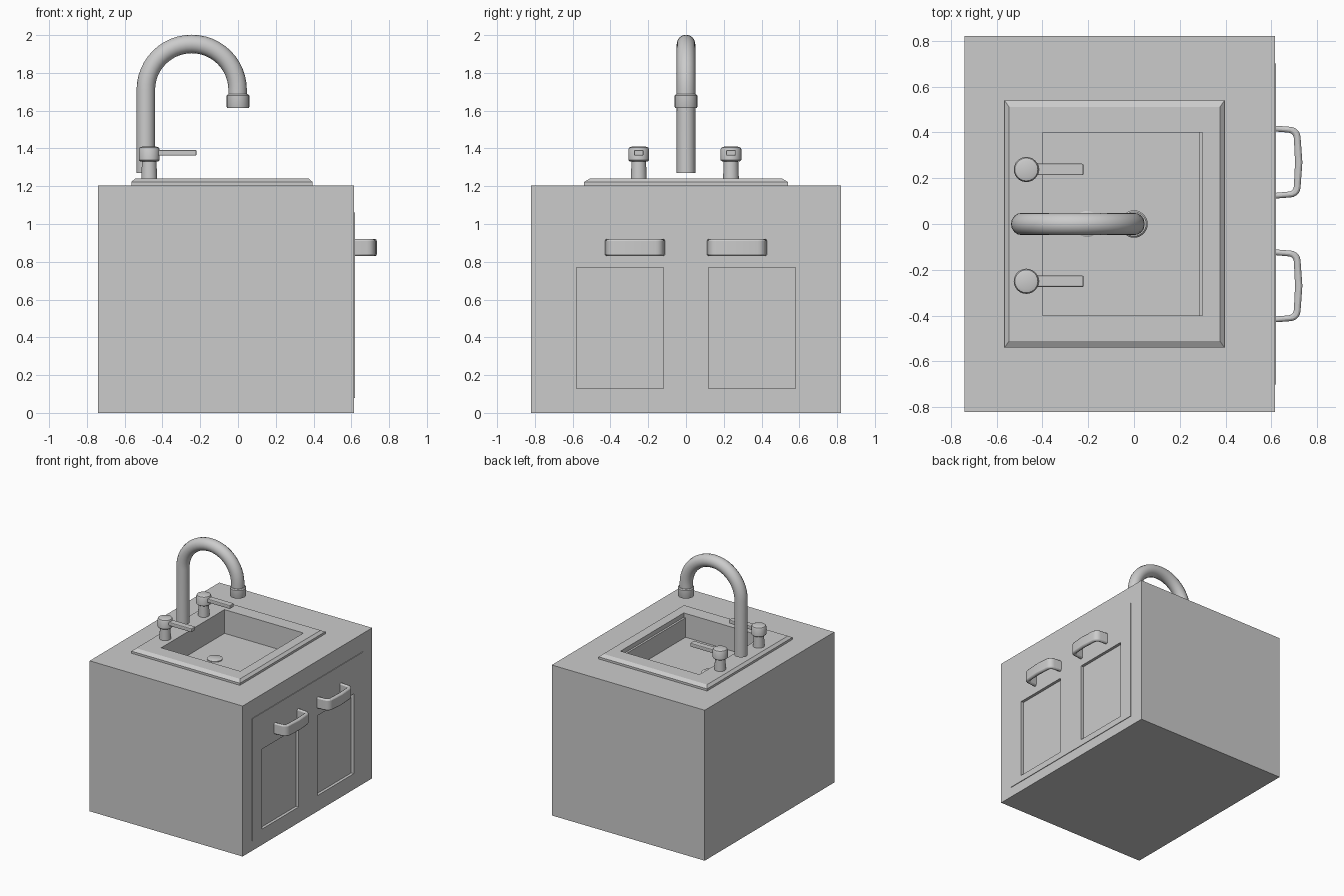
import bpy, bmesh, math

if "Cube" in bpy.data.objects:
    bpy.data.objects.remove(bpy.data.objects["Cube"])

def make(name, bm, smooth=False):
    bmesh.ops.recalc_face_normals(bm, faces=bm.faces)
    me = bpy.data.meshes.new(name)
    bm.to_mesh(me)
    bm.free()
    ob = bpy.data.objects.new(name, me)
    bpy.context.collection.objects.link(ob)
    if smooth:
        shade(ob)
    return ob

def shade(ob):
    bpy.ops.object.select_all(action='DESELECT')
    ob.select_set(True)
    bpy.context.view_layer.objects.active = ob
    bpy.ops.object.shade_smooth_by_angle(angle=math.radians(35))

def prism(name, lower, upper, z0, z1, smooth=False):
    """Solid between two matching outlines."""
    bm = bmesh.new()
    a = [bm.verts.new((x, y, z0)) for x, y in lower]
    b = [bm.verts.new((x, y, z1)) for x, y in upper]
    n = len(a)
    bm.faces.new(a[::-1])
    bm.faces.new(b)
    for i in range(n):
        j = (i + 1) % n
        bm.faces.new((a[i], a[j], b[j], b[i]))
    return make(name, bm, smooth)

def rect(x0, x1, y0, y1):
    return [(x0, y0), (x1, y0), (x1, y1), (x0, y1)]

def box(name, x0, x1, y0, y1, z0, z1):
    r = rect(x0, x1, y0, y1)
    return prism(name, r, r, z0, z1)

def lathe(name, profile, x, y, n=24):
    """Stack of rings (radius, z), capped at both ends."""
    bm = bmesh.new()
    rings = [[bm.verts.new((x + r * math.cos(2 * math.pi * i / n),
                            y + r * math.sin(2 * math.pi * i / n), z))
              for i in range(n)] for r, z in profile]
    for a, b in zip(rings, rings[1:]):
        for i in range(n):
            j = (i + 1) % n
            bm.faces.new((a[i], a[j], b[j], b[i]))
    bm.faces.new(rings[0][::-1])
    bm.faces.new(rings[-1])
    return make(name, bm, True)

def bevel(ob, width, segments=2):
    m = ob.modifiers.new("bevel", 'BEVEL')
    m.width, m.segments = width, segments
    m.limit_method, m.angle_limit = 'ANGLE', math.radians(50)

def cut(ob, cutters):
    for c in cutters:
        m = ob.modifiers.new("cut", 'BOOLEAN')
        m.operation, m.solver, m.object = 'DIFFERENCE', 'EXACT', c
        bpy.context.view_layer.objects.active = ob
        bpy.ops.object.modifier_apply(modifier=m.name)

FRONT = 0.615

# cabinet body, raised door frame and sink rim
cabinet = box("cabinet", -0.74, FRONT, -0.82, 0.82, 0, 1.205)
frame = box("door_frame", 0.58, FRONT + 0.005, -0.70, 0.70, 0.08, 1.06)
rim_base = box("sink_rim_base", -0.565, 0.395, -0.54, 0.54, 1.19, 1.222)
rim_top = prism("sink_rim_top", rect(-0.565, 0.395, -0.54, 0.54),
                rect(-0.545, 0.375, -0.51, 0.51), 1.222, 1.24)

# cut the basin and the two door recesses
basin = box("basin_cutter", -0.40, 0.30, -0.40, 0.40, 1.05, 1.4)
doors = [box("door_cutter", FRONT - 0.018, 0.8, min(s * 0.12, s * 0.58),
             max(s * 0.12, s * 0.58), 0.13, 0.77) for s in (-1, 1)]
cut(cabinet, [basin] + doors)
cut(frame, doors)
cut(rim_base, [basin])
cut(rim_top, [basin])
for c in [basin] + doors:
    bpy.data.objects.remove(c, do_unlink=True)

# small ledge inside the basin and the drain disc
box("basin_ledge", 0.284, 0.305, -0.40, 0.40, 1.04, 1.205)
lathe("drain", [(0.057, 1.04), (0.057, 1.056), (0.05, 1.06)], -0.205, 0)

# gooseneck spout
R, CX, CZ = 0.243, -0.245, 1.71
path = [(CX - R, 0, 1.27)]
path += [(CX - R * math.cos(math.pi * i / 24), 0, CZ + R * math.sin(math.pi * i / 24))
         for i in range(25)]
path.append((CX + R, 0, 1.66))
cu = bpy.data.curves.new("spout", 'CURVE')
cu.dimensions = '3D'
cu.bevel_depth, cu.bevel_resolution, cu.use_fill_caps = 0.049, 6, True
sp = cu.splines.new('POLY')
sp.points.add(len(path) - 1)
for p, co in zip(sp.points, path):
    p.co = (*co, 1)
spout = bpy.data.objects.new("spout", cu)
bpy.context.collection.objects.link(spout)
bpy.ops.object.select_all(action='DESELECT')
spout.select_set(True)
bpy.context.view_layer.objects.active = spout
bpy.ops.object.convert(target='MESH')
shade(bpy.context.view_layer.objects.active)
lathe("spout_collar", [(0.058, 1.615), (0.06, 1.62), (0.06, 1.68), (0.053, 1.687)], 0, 0)

# tap handles: stem, hub and lever
for side, y in (("right", 0.238), ("left", -0.25)):
    lathe(side + "_tap_stem", [(0.042, 1.235), (0.038, 1.345)], -0.47, y)
    lathe(side + "_tap_hub", [(0.048, 1.332), (0.055, 1.338), (0.055, 1.395),
                              (0.05, 1.405), (0.035, 1.41)], -0.47, y)
    lever = box(side + "_tap_lever", -0.45, -0.22, y - 0.025, y + 0.025, 1.362, 1.392)
    bevel(lever, 0.006)

# door pulls: rounded U outline extruded upwards
def u_half(depth, half, r):
    return [(FRONT - 0.01, half)] + [
        (FRONT + depth - r + r * math.sin(a), half - 0.006 - r + r * math.cos(a))
        for a in [math.pi / 2 * i / 5 for i in range(6)]]

for side, yc in (("left", -0.27), ("right", 0.27)):
    outer = u_half(0.112, 0.16, 0.045)
    inner = u_half(0.083, 0.135, 0.025)
    outer += [(FRONT + 0.12, 0)] + [(x, -y) for x, y in outer[::-1]]
    inner += [(FRONT + 0.088, 0)] + [(x, -y) for x, y in inner[::-1]]
    outline = [(x, y + yc) for x, y in outer + inner[::-1]]
    pull = prism(side + "_door_pull", outline, outline, 0.83, 0.92, True)
    bevel(pull, 0.01)
